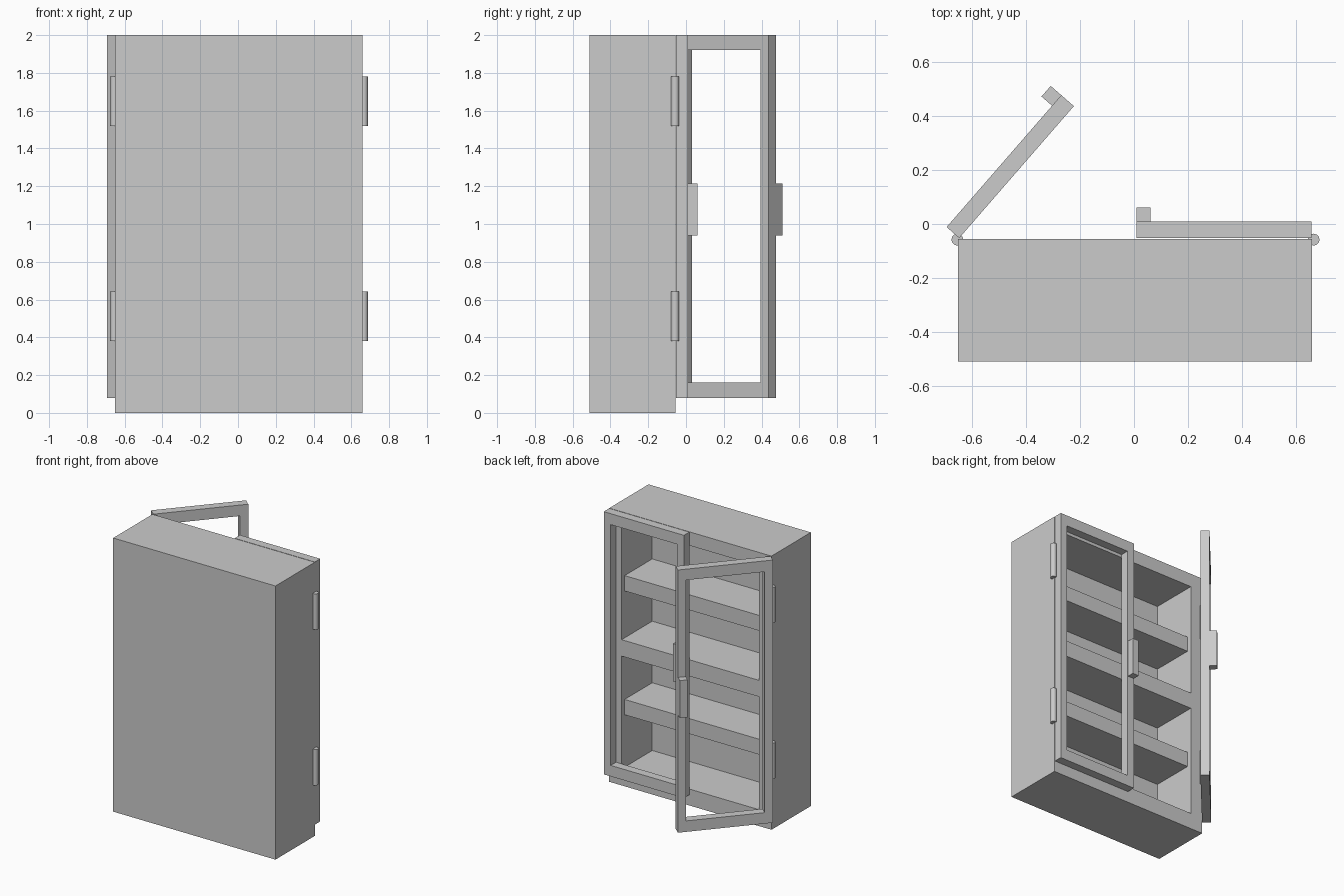
import bpy
from math import radians
from mathutils import Matrix, Vector

if "Cube" in bpy.data.objects:
    bpy.data.objects.remove(bpy.data.objects["Cube"])

GREY = (0.6, 0.6, 0.6, 1)
grey = bpy.data.materials.new("plain_grey")
grey.use_nodes = True
grey.diffuse_color = GREY
grey.node_tree.nodes["Principled BSDF"].inputs["Base Color"].default_value = GREY


def block(name, lo, hi):
    """Box between two corners, with its size baked into the mesh."""
    lo, hi = Vector(lo), Vector(hi)
    bpy.ops.mesh.primitive_cube_add(size=1)
    ob = bpy.context.object
    ob.name = name
    ob.data.transform(Matrix.Translation((lo + hi) / 2) @ Matrix.Diagonal((*(hi - lo), 1)))
    ob.data.materials.append(grey)
    return ob


def cut(ob, lo, hi):
    """Remove a box-shaped opening from an object."""
    cutter = block("opening_cutter", lo, hi)
    mod = ob.modifiers.new("opening", "BOOLEAN")
    mod.operation, mod.solver, mod.object = "DIFFERENCE", "EXACT", cutter
    bpy.context.view_layer.objects.active = ob
    bpy.ops.object.modifier_apply(modifier=mod.name)
    bpy.data.objects.remove(cutter)


# Cabinet carcass with two compartments; the divider between them is flush
LEFT, RIGHT, BACK, FACE = 0.66, -0.652, -0.51, -0.056
WALL = 0.1
carcass = block("cabinet_body", (RIGHT, BACK, 0), (LEFT, FACE, 2))
for low, high in ((0.12, 0.945), (1.065, 1.9)):
    cut(carcass, (RIGHT + WALL, BACK + WALL, low), (LEFT - WALL, 0.1, high))

# Recessed shelves
for name, top in (("lower_shelf", 0.615), ("upper_shelf", 1.52)):
    block(name, (RIGHT + WALL, BACK + WALL, top - 0.112), (LEFT - WALL, FACE - 0.035, top))

# Doors are built from the hinge edge along x, then mirrored or swung into place
DOOR, THICK, STILE, RAIL, BASE = 0.648, 0.062, 0.056, 0.08, 0.08


def door(side, place):
    frame = block(side + "_door_frame", (0, 0, BASE), (DOOR, THICK, 2))
    cut(frame, (STILE, -1, BASE + RAIL), (DOOR - STILE, 1, 2 - RAIL))
    handle = block(side + "_door_handle", (DOOR - 0.052, THICK, 0.94), (DOOR, THICK + 0.052, 1.215))
    for ob in (frame, handle):
        ob.data.transform(place)
        if place.determinant() < 0:
            ob.data.flip_normals()


door("left", Matrix.Translation((LEFT - 0.002, FACE + 0.004, 0)) @ Matrix.Diagonal((-1, 1, 1, 1)))
door("right", Matrix.Translation((RIGHT + 0.004, FACE + 0.004, 0)) @ Matrix.Rotation(radians(49), 4, "Z"))

# Hinge barrels
for side, x in (("left", LEFT + 0.006), ("right", RIGHT - 0.003)):
    for level, z in (("lower", 0.512), ("upper", 1.65)):
        bpy.ops.mesh.primitive_cylinder_add(vertices=12, radius=0.022, depth=0.262, location=(x, FACE - 0.002, z))
        hinge = bpy.context.object
        hinge.name = f"{side}_{level}_hinge"
        hinge.data.materials.append(grey)
        bpy.ops.object.shade_smooth_by_angle(angle=radians(35))
